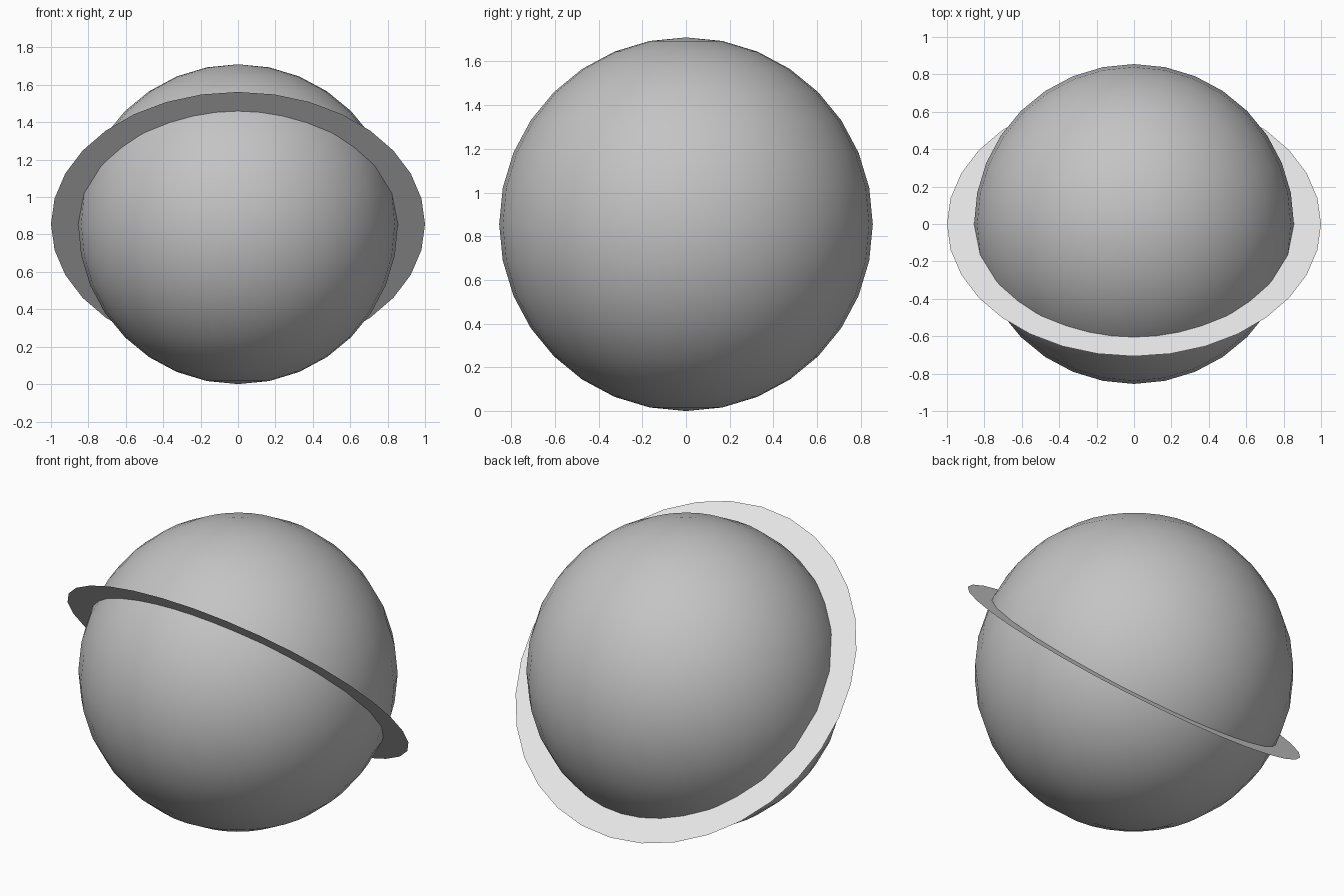
import bpy, bmesh
from math import radians
from mathutils import Matrix

cube = bpy.data.objects.get("Cube")
if cube:
    bpy.data.objects.remove(cube, do_unlink=True)

RADIUS = 0.855
SEGMENTS = 32
CENTRE = (0, 0, RADIUS)


def make_material(name, grey):
    mat = bpy.data.materials.new(name)
    mat.use_nodes = True
    colour = (grey, grey, grey, 1)
    mat.diffuse_color = colour
    mat.node_tree.nodes["Principled BSDF"].inputs["Base Color"].default_value = colour
    return mat


def make_object(name, bm, mat, smooth):
    mesh = bpy.data.meshes.new(name)
    for face in bm.faces:
        face.smooth = smooth
    bm.to_mesh(mesh)
    bm.free()
    mesh.materials.append(mat)
    obj = bpy.data.objects.new(name, mesh)
    obj.location = CENTRE
    bpy.context.collection.objects.link(obj)
    return obj


# Planet globe
bm = bmesh.new()
bmesh.ops.create_uvsphere(bm, u_segments=SEGMENTS, v_segments=SEGMENTS // 2, radius=RADIUS)
make_object("planet", bm, make_material("mid grey", 0.55), True)

# Paper-thin ring, its inner edge sunk into the globe, raised at the front
bm = bmesh.new()
edges = []
for radius in (0.8, 1.0):
    circle = bmesh.ops.create_circle(bm, segments=SEGMENTS, radius=radius)
    edges += list({e for v in circle["verts"] for e in v.link_edges})
bmesh.ops.bridge_loops(bm, edges=edges)
bmesh.ops.recalc_face_normals(bm, faces=bm.faces)
bm.normal_update()
if next(iter(bm.faces)).normal.z < 0:
    bmesh.ops.reverse_faces(bm, faces=bm.faces)
bmesh.ops.rotate(bm, verts=bm.verts, matrix=Matrix.Rotation(radians(-45), 3, "X"))
make_object("ring", bm, make_material("light grey", 0.8), False)
